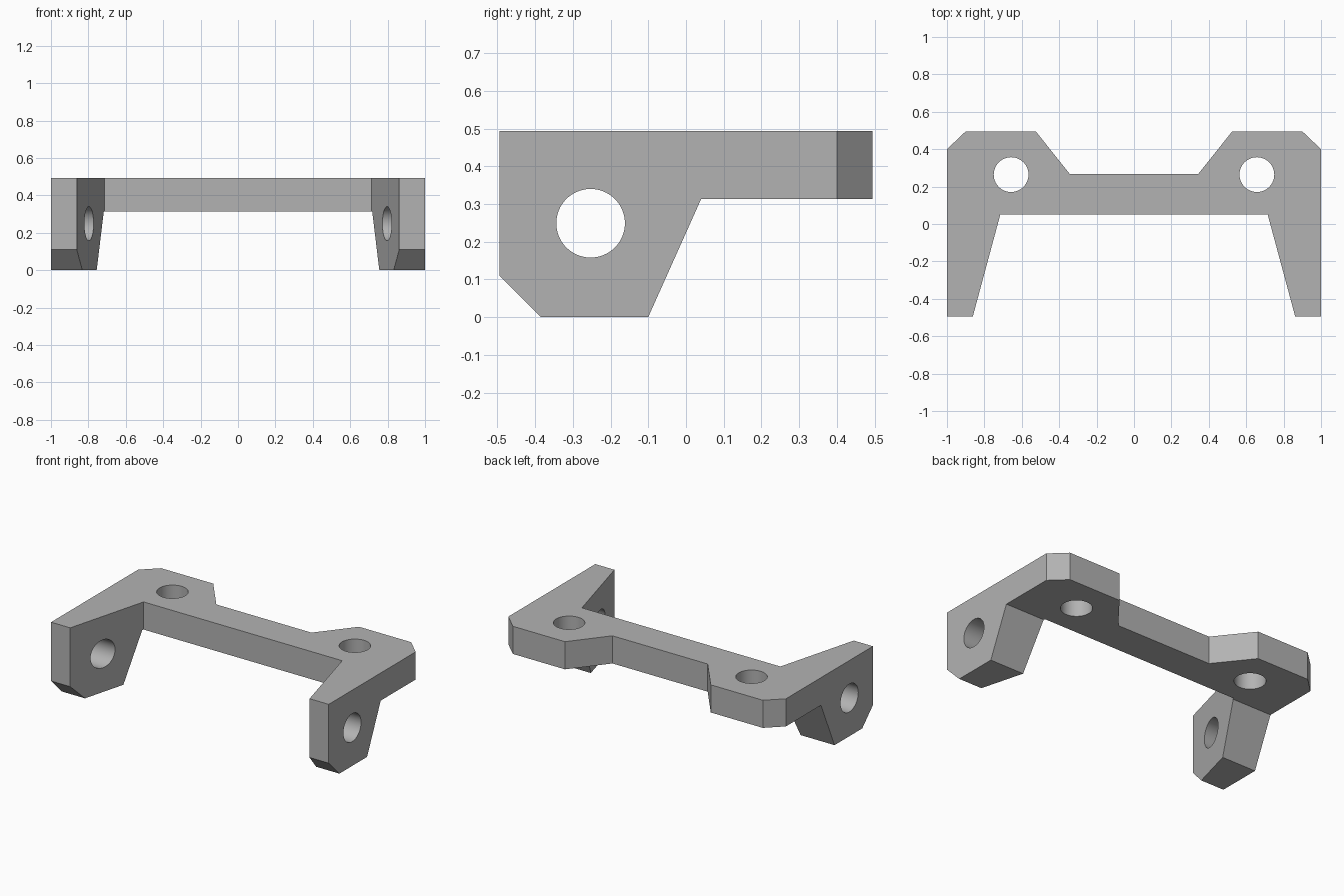
import bpy
import bmesh
from mathutils import Matrix, Vector

cube = bpy.data.objects.get("Cube")
if cube:
    bpy.data.objects.remove(cube, do_unlink=True)

grey = bpy.data.materials.new("plain grey")
grey.use_nodes = True
colour = (0.45, 0.45, 0.45, 1)
grey.diffuse_color = colour
grey.node_tree.nodes["Principled BSDF"].inputs["Base Color"].default_value = colour


def add_object(name, bm):
    bmesh.ops.recalc_face_normals(bm, faces=bm.faces)
    mesh = bpy.data.meshes.new(name)
    bm.to_mesh(mesh)
    bm.free()
    mesh.materials.append(grey)
    obj = bpy.data.objects.new(name, mesh)
    bpy.context.collection.objects.link(obj)
    return obj


def prism(name, points, depth):
    bm = bmesh.new()
    face = bm.faces.new([bm.verts.new(p) for p in points])
    new = bmesh.ops.extrude_face_region(bm, geom=[face])["geom"]
    bmesh.ops.translate(bm, vec=Vector(depth),
                        verts=[v for v in new if isinstance(v, bmesh.types.BMVert)])
    return add_object(name, bm)


def drill(name, location, axis, radius, length):
    bm = bmesh.new()
    turn = Matrix.Rotation(1.570796, 4, "Y") if axis == "X" else Matrix()
    bmesh.ops.create_cone(bm, cap_ends=True, segments=64, radius1=radius, radius2=radius,
                          depth=length, matrix=Matrix.Translation(location) @ turn)
    return add_object(name, bm)


def apply_boolean(target, cutter, operation):
    cutter.hide_render = True
    bpy.context.view_layer.objects.active = target
    mod = target.modifiers.new("cut", "BOOLEAN")
    mod.object, mod.operation, mod.solver = cutter, operation, "EXACT"
    bpy.ops.object.modifier_apply(modifier=mod.name)
    bpy.data.objects.remove(cutter, do_unlink=True)


HEIGHT = 0.493

# Plan outline, mirrored across the centre
half = [(0.715, 0.05), (0.862, -0.495), (1, -0.495), (1, 0.40),
        (0.90, 0.495), (0.525, 0.495), (0.343, 0.267)]
plan = half + [(-x, y) for x, y in reversed(half)]
bracket = prism("mounting_bracket", [(x, y, 0) for x, y in plan], (0, 0, HEIGHT))

# Side outline: hanging ears with chamfered toes and a thinner rear plate
side = [(-0.6, HEIGHT + 0.1), (-0.6, 0.215), (-0.285, -0.1), (-0.145, -0.1),
        (0.04, 0.313), (0.6, 0.313), (0.6, HEIGHT + 0.1)]
apply_boolean(bracket, prism("side_cutter", [(-1.1, y, z) for y, z in side], (2.2, 0, 0)),
              "INTERSECT")

# Vertical bolt holes and the pivot hole through both ears
for s in (-1, 1):
    apply_boolean(bracket, drill("bolt_drill", (s * 0.657, 0.264, 0.4), "Z", 0.093, 1),
                  "DIFFERENCE")
apply_boolean(bracket, drill("pivot_drill", (0, -0.253, 0.249), "X", 0.091, 2.4), "DIFFERENCE")

bracket.select_set(True)
bpy.context.view_layer.objects.active = bracket
bpy.ops.object.shade_smooth_by_angle(angle=0.4)
